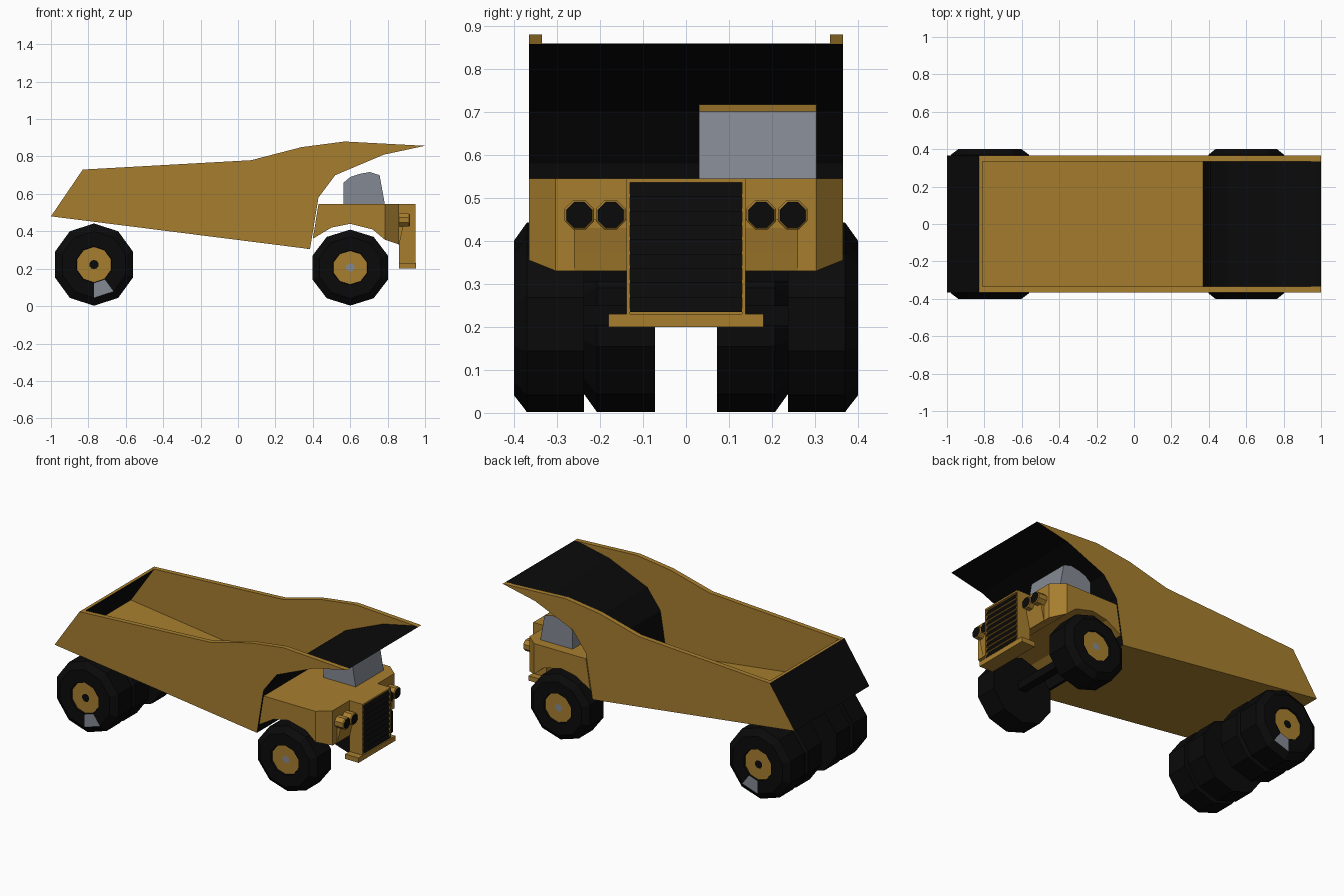
import bpy, bmesh, math
from mathutils import Vector

if "Cube" in bpy.data.objects:
    bpy.data.objects.remove(bpy.data.objects["Cube"])


def material(name, rgb):
    m = bpy.data.materials.new(name)
    m.diffuse_color = (*rgb, 1)
    m.use_nodes = True
    m.node_tree.nodes["Principled BSDF"].inputs["Base Color"].default_value = m.diffuse_color
    return m


MATS = [material("ochre_paint", (0.39, 0.21, 0.028)),
        material("black_rubber", (0.003, 0.003, 0.003)),
        material("grey_glass", (0.23, 0.25, 0.29))]
OCHRE, BLACK, GREY = 0, 1, 2


def finish(name, bm, mirror=False):
    bmesh.ops.recalc_face_normals(bm, faces=bm.faces[:])
    me = bpy.data.meshes.new(name)
    bm.to_mesh(me)
    bm.free()
    for m in MATS:
        me.materials.append(m)
    ob = bpy.data.objects.new(name, me)
    bpy.context.collection.objects.link(ob)
    if mirror:
        mod = ob.modifiers.new("mirror", 'MIRROR')
        mod.use_axis = (False, True, False)
        mod.use_mirror_merge = False
    return ob


def prism(name, pts, y0, y1, mat=OCHRE, edges=None, mirror=False):
    """Side profile (x, z) extruded across y; edges maps edge index to material.
    A third value in a point sets its own half width."""
    bm = bmesh.new()
    a = [bm.verts.new((p[0], -p[2] if len(p) > 2 else y0, p[1])) for p in pts]
    b = [bm.verts.new((p[0], p[2] if len(p) > 2 else y1, p[1])) for p in pts]
    for cap in (a, b):
        bm.faces.new(cap).material_index = mat
    n = len(pts)
    for i in range(n):
        j = (i + 1) % n
        f = bm.faces.new((a[i], a[j], b[j], b[i]))
        f.material_index = (edges or {}).get(i, mat)
    return finish(name, bm, mirror)


def box(name, x0, x1, y0, y1, z0, z1, mat=OCHRE, mirror=False):
    return prism(name, [(x0, z0), (x1, z0), (x1, z1), (x0, z1)], y0, y1, mat, None, mirror)


def lathe(name, rings, mats, n, centre, axis='Y', phase=math.pi / 2, sx=1.0, wedge=None):
    """Rings of (radius, position along axis); mats = start cap, bands..., end cap."""
    bm = bmesh.new()
    loops = []
    for r, t in rings:
        loop = []
        for i in range(n):
            a = phase + i * 2 * math.pi / n
            u, v = r * math.cos(a) * sx, r * math.sin(a)
            p = Vector((u, t, v)) if axis == 'Y' else Vector((t, u, v))
            loop.append(bm.verts.new(p + Vector(centre)))
        loops.append(loop)
    bm.faces.new(loops[0]).material_index = mats[0]
    bm.faces.new(loops[-1]).material_index = mats[-1]
    for k in range(len(rings) - 1):
        for i in range(n):
            j = (i + 1) % n
            f = bm.faces.new((loops[k][i], loops[k][j], loops[k + 1][j], loops[k + 1][i]))
            f.material_index = GREY if wedge == (k, i) else mats[k + 1]
    return finish(name, bm, True)


# Dump body: side walls, floor, tailgate and curved front sheet with canopy lip
front = [(0.385, 0.305), (0.43, 0.58), (0.52, 0.70), (0.78, 0.81), (1.0, 0.857)]
wall = [(-1, 0.48), (-0.83, 0.73), (0.07, 0.78), (0.34, 0.85), (0.57, 0.88)] + front[::-1]
prism("dump_body_side_wall", wall, 0.335, 0.365, OCHRE,
      {0: BLACK, 5: BLACK, 6: BLACK, 7: BLACK, 8: BLACK}, True)
prism("dump_body_floor", [(-1, 0.48), (0.385, 0.305), (0.388, 0.325), (-0.985, 0.50)],
      -0.335, 0.335)
prism("dump_body_tailgate", [(-1, 0.48), (-0.83, 0.73), (-0.81, 0.73), (-0.98, 0.48)],
      -0.335, 0.335, BLACK, {1: OCHRE})
prism("dump_body_front_sheet", front + [(x - 0.02, z + 0.002) for x, z in front[::-1]],
      -0.335, 0.335, BLACK)

# Front deck with wheel arches, and the narrowing nose
prism("front_deck", [(0.40, 0.36), (0.43, 0.545), (0.785, 0.545), (0.785, 0.355),
                     (0.72, 0.41), (0.60, 0.44), (0.50, 0.42)], -0.365, 0.365)
prism("nose", [(0.785, 0.355, 0.365), (0.785, 0.545, 0.365),
               (0.86, 0.545, 0.303), (0.86, 0.33, 0.303)], 0, 0)

# Cab, offset to one side, with painted roof
prism("cab", [(0.565, 0.545), (0.565, 0.66), (0.60, 0.69), (0.65, 0.707),
              (0.705, 0.717), (0.757, 0.70), (0.785, 0.545)],
      0.03, 0.303, GREY, {2: OCHRE, 3: OCHRE, 4: OCHRE})

# Radiator with louvres, and bumper
box("radiator_core", 0.86, 0.932, -0.13, 0.13, 0.2, 0.54)
box("radiator_post", 0.86, 0.95, 0.13, 0.138, 0.2, 0.545, mirror=True)
box("radiator_top", 0.86, 0.95, -0.13, 0.13, 0.535, 0.545)
box("bumper", 0.86, 0.952, -0.18, 0.18, 0.2, 0.23)
count = 9
step = 0.30 / count
for i in range(count):
    z = 0.235 + i * step
    prism(f"grille_louvre_{i + 1}", [(0.93, z), (0.95, z), (0.934, z + step), (0.93, z + step)],
          -0.13, 0.13, OCHRE, {1: BLACK})

# Headlights and their brackets
for k, y in enumerate((0.175, 0.248)):
    lathe(f"headlight_{k + 1}", [(0.037, 0.85), (0.037, 0.915), (0.032, 0.92)],
          [OCHRE, OCHRE, OCHRE, BLACK], 8, (0, y, 0.46), 'X', math.pi / 8)
prism("headlight_bracket", [(0.855, 0.33), (0.862, 0.33), (0.872, 0.375), (0.885, 0.43),
                            (0.885, 0.45), (0.855, 0.45)], 0.138, 0.26, mirror=True)

# Wheels: single at the front, dual at the rear, each ten sided
bands = [BLACK, BLACK, BLACK, BLACK, BLACK, OCHRE]
lathe("front_wheel", [(0.203, 0.237), (0.203, 0.37), (0.165, 0.40), (0.093, 0.40),
                      (0.09, 0.39), (0.022, 0.39)],
      bands + [GREY], 10, (0.60, 0, 0.206), sx=1.05)
lathe("rear_outer_wheel", [(0.22, 0.237), (0.22, 0.37), (0.178, 0.40), (0.098, 0.40),
                           (0.095, 0.39), (0.025, 0.39)],
      bands + [BLACK], 10, (-0.77, 0, 0.222), wedge=(2, 5))
lathe("rear_inner_wheel", [(0.22, 0.072), (0.22, 0.207), (0.178, 0.237)],
      [BLACK] * 4, 10, (-0.77, 0, 0.222))

# Axles
box("front_axle", 0.575, 0.625, -0.24, 0.24, 0.202, 0.25, BLACK)
box("rear_axle", -0.80, -0.74, -0.08, 0.08, 0.202, 0.26, BLACK)
